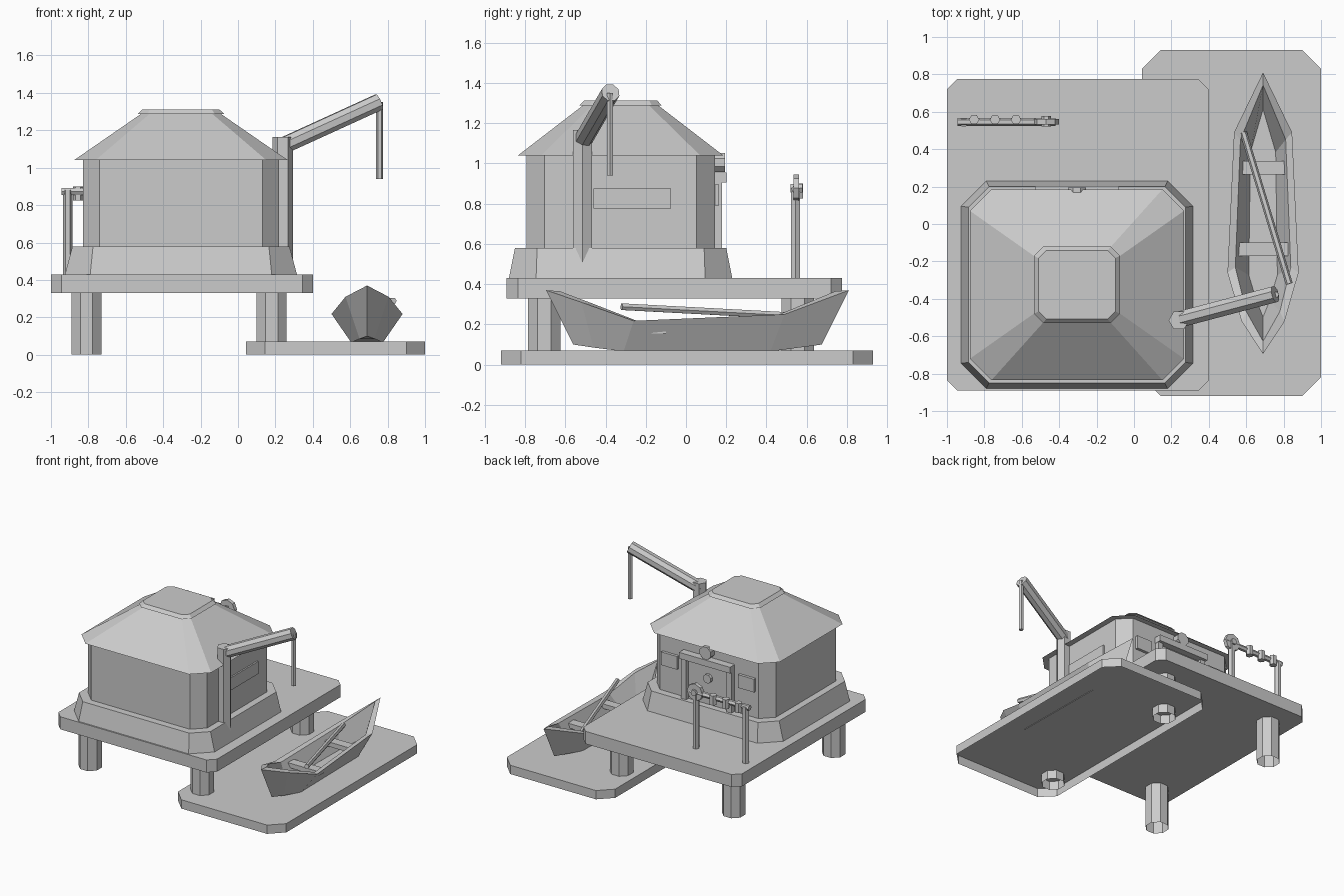
import bpy, bmesh, math
from mathutils import Vector

if "Cube" in bpy.data.objects:
    bpy.data.objects.remove(bpy.data.objects["Cube"], do_unlink=True)

GREY = (0.6, 0.6, 0.6, 1)
mat = bpy.data.materials.new("plain grey")
mat.use_nodes = True
mat.diffuse_color = GREY
mat.node_tree.nodes["Principled BSDF"].inputs["Base Color"].default_value = GREY


def finish(name, bm):
    bmesh.ops.recalc_face_normals(bm, faces=bm.faces)
    mesh = bpy.data.meshes.new(name)
    bm.to_mesh(mesh)
    bm.free()
    mesh.materials.append(mat)
    obj = bpy.data.objects.new(name, mesh)
    bpy.context.scene.collection.objects.link(obj)
    return obj


def skin(name, loops, bottom=True, top=True):
    """Join equal-length point loops with quads and cap the ends."""
    bm = bmesh.new()
    rings = [[bm.verts.new(p) for p in loop] for loop in loops]
    for a, b in zip(rings, rings[1:]):
        for i in range(len(a)):
            j = (i + 1) % len(a)
            bm.faces.new((a[i], a[j], b[j], b[i]))
    if bottom:
        bm.faces.new(rings[0])
    if top:
        bm.faces.new(rings[-1])
    return finish(name, bm)


def slab(name, cx, cy, levels, bottom=True):
    """Stack of corner-cut rectangles; each level is z, half x, half y, cut."""
    loops = []
    for z, hx, hy, c in levels:
        pts = [(hx, hy - c), (hx - c, hy), (c - hx, hy), (-hx, hy - c),
               (-hx, c - hy), (c - hx, -hy), (hx - c, -hy), (hx, c - hy)]
        loops.append([(cx + x, cy + y, z) for x, y in pts])
    return skin(name, loops, bottom)


def rod(name, start, end, r, sides=8, turn=0.0, bottom=True):
    a, b = Vector(start), Vector(end)
    rot = (b - a).to_track_quat('Z', 'Y')
    ring = [rot @ Vector((r * math.cos(t), r * math.sin(t), 0))
            for t in (turn + math.tau * i / sides for i in range(sides))]
    return skin(name, [[p + v for v in ring] for p in (a, b)], bottom)


def box(name, x0, x1, y0, y1, z0, z1):
    return skin(name, [[(x0, y0, z), (x1, y0, z), (x1, y1, z), (x0, y1, z)]
                       for z in (z0, z1)])


EIGHTH = math.pi / 8

# Decks and the pillars under the upper one
slab("lower_dock", 0.522, 0.005, [(0, 0.478, 0.925, 0.1), (0.07, 0.478, 0.925, 0.1)], False)
slab("upper_deck", -0.3, -0.058, [(0.33, 0.7, 0.833, 0.055), (0.43, 0.7, 0.833, 0.055)])
for side, x in (("right", -0.81), ("left", 0.18)):
    for end, y in (("front", -0.705), ("back", 0.555)):
        rod(f"{end}_{side}_pillar", (x, y, 0), (x, y, 0.335), 0.087, 8, EIGHTH, False)

# Hut
HX, HY = -0.305, -0.325
slab("hut_plinth", HX, HY, [(0.43, 0.62, 0.555, 0.135), (0.58, 0.58, 0.525, 0.11)])
slab("hut_walls", HX, HY, [(0.58, 0.525, 0.468, 0.09), (1.05, 0.525, 0.468, 0.09)])
slab("hut_roof", HX, HY, [(1.04, 0.572, 0.51, 0.115), (1.29, 0.21, 0.185, 0.045)])
slab("roof_cap", HX, HY, [(1.288, 0.23, 0.205, 0.05), (1.312, 0.205, 0.182, 0.04)])

# Side shutter
box("side_shutter", 0.21, 0.232, -0.46, -0.075, 0.775, 0.875)

# Back doorway
WALL = 0.13
box("door_panel", HX - 0.19, HX + 0.19, WALL, 0.15, 0.58, 0.92)
for side, s in (("right", -1), ("left", 1)):
    x = HX + s * 0.2
    box(f"{side}_door_post", x - 0.022, x + 0.022, WALL, 0.18, 0.58, 0.92)
    x = HX + s * 0.34
    box(f"{side}_wall_plaque", x - 0.07, x + 0.07, WALL, 0.165, 0.79, 0.895)
box("door_lintel", HX - 0.225, HX + 0.225, WALL, 0.202, 0.905, 0.955)
rod("door_porthole", (HX, WALL, 0.79), (HX, 0.172, 0.79), 0.036, 8, EIGHTH)
rod("door_medallion", (HX, WALL, 1.005), (HX, 0.195, 1.005), 0.052, 8, EIGHTH)

# Crane
rod("crane_post", (0.24, -0.515, 0.5), (0.24, -0.515, 1.165), 0.055, 6)
rod("crane_arm", (0.225, -0.515, 1.11), (0.755, -0.375, 1.352), 0.047, 8, EIGHTH)
rod("crane_rope", (0.757, -0.378, 0.94), (0.757, -0.378, 1.35), 0.018, 6)

# Rack with a wheel and hanging blocks
RY = 0.545
for side, x in (("right", -0.91), ("left", -0.47)):
    rod(f"{side}_rack_post", (x, RY, 0.43), (x, RY, 0.88), 0.026, 6)
rod("rack_bar", (-0.945, RY, 0.872), (-0.42, RY, 0.872), 0.021, 6)
rod("rack_wheel", (-0.47, 0.533, 0.877), (-0.47, 0.562, 0.877), 0.068, 8)
rod("rack_wheel_hub", (-0.47, 0.52, 0.877), (-0.47, 0.578, 0.877), 0.025, 6)
for i in range(3):
    x = -0.855 + i * 0.112
    rod(f"rack_block_{i + 1}", (x, 0.558, 0.825), (x, 0.558, 0.9), 0.028, 6)

# Boat: stations of y, half width, height
BX = 0.69
RIM = [(-0.695, 0, 0.37), (-0.52, 0.115, 0.31), (-0.26, 0.19, 0.218),
       (0.49, 0.155, 0.25), (0.81, 0, 0.37)]
KEEL = [(-0.56, 0, 0.1), (-0.46, 0.04, 0.085), (-0.31, 0.085, 0.066),
        (0.42, 0.075, 0.066), (0.675, 0, 0.1)]


def boat_loop(stations, sx=1.0, sy=1.0, lift=0.0):
    def point(s, sign):
        return (BX + sign * s[1] * sx, 0.06 + (s[0] - 0.06) * sy, s[2] + lift)
    return ([point(s, 1) for s in stations]
            + [point(s, -1) for s in stations[-2:0:-1]])


skin("boat_hull", [boat_loop(KEEL), boat_loop(RIM), boat_loop(RIM, 0.78, 0.91, -0.005),
                   boat_loop(KEEL, 0.9, 0.9, 0.03)])
box("back_boat_seat", 0.572, 0.808, 0.265, 0.338, 0.168, 0.205)
box("front_boat_seat", 0.55, 0.83, -0.172, -0.1, 0.155, 0.192)
rod("boat_oar", (0.585, 0.49, 0.245), (0.83, -0.32, 0.288), 0.019, 6)
